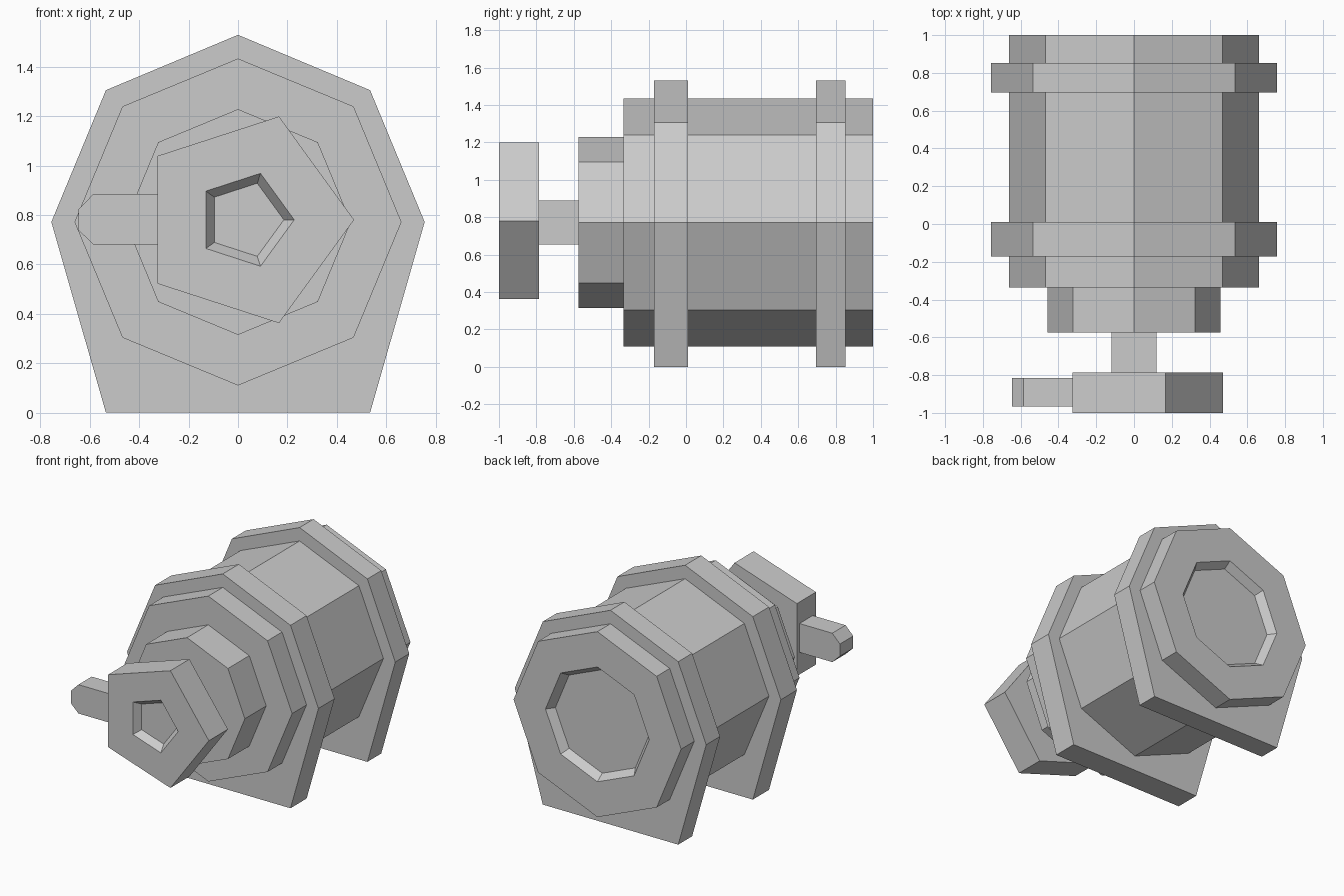
import bpy, bmesh
from math import cos, sin, pi

if "Cube" in bpy.data.objects:
    bpy.data.objects.remove(bpy.data.objects["Cube"])

AXIS_Z = 0.772


def ngon(sides, radius, cx=0.0, cz=AXIS_Z):
    """Regular outline in the xz plane, first corner towards +x."""
    return [(cx + radius * cos(2 * pi * i / sides),
             cz + radius * sin(2 * pi * i / sides)) for i in range(sides)]


def prism(name, outline, y0, y1, recess=None):
    """Extrude an outline along y; recess = (end, rim width, wall inset, depth)."""
    bm = bmesh.new()
    cap = bm.faces.new([bm.verts.new((x, y0, z)) for x, z in outline])
    new = bmesh.ops.extrude_face_region(bm, geom=[cap], use_keep_orig=True)["geom"]
    bmesh.ops.translate(bm, vec=(0, y1 - y0, 0),
                        verts=[g for g in new if isinstance(g, bmesh.types.BMVert)])
    bmesh.ops.recalc_face_normals(bm, faces=bm.faces)
    if recess:
        end, rim, inset, depth = recess
        face = min(bm.faces, key=lambda f: -end * f.calc_center_median().y)
        bmesh.ops.inset_region(bm, faces=[face], thickness=rim, use_even_offset=True)
        bmesh.ops.inset_region(bm, faces=[face], thickness=inset, depth=-depth,
                               use_even_offset=True)
    mesh = bpy.data.meshes.new(name)
    bm.to_mesh(mesh)
    bm.free()
    obj = bpy.data.objects.new(name, mesh)
    bpy.context.collection.objects.link(obj)
    return obj


# Main barrel with a shallow recess in the back
prism("barrel", ngon(8, 0.662), -0.335, 1.0, recess=(1, 0.233, 0.037, 0.055))

# Stepped nose in front of the barrel
prism("nose", ngon(8, 0.457), -0.575, -0.335)

# Two collars that widen into flat feet on the ground
half = [(0.535, 0.0), (0.756, AXIS_Z), (0.535, 1.306)]
collar = half + [(0.0, 1.53)] + [(-x, z) for x, z in reversed(half)]
for name, y0, y1 in (("front_collar", -0.172, 0.01), ("rear_collar", 0.695, 0.852)):
    prism(name, collar, y0, y1)

# Square shaft from nose to head
prism("shaft", [(-0.118, 0.655), (0.118, 0.655), (0.118, 0.89), (-0.118, 0.89)],
      -0.785, -0.575)

# Pentagonal head with a recessed socket
prism("head", ngon(5, 0.44, 0.03, 0.781), -1.0, -0.785,
      recess=(-1, 0.196, 0.034, 0.05))

# Side handle with a chamfered tip
prism("handle", [(-0.325, 0.68), (-0.585, 0.68), (-0.645, 0.738),
                 (-0.645, 0.825), (-0.585, 0.886), (-0.325, 0.886)],
      -0.965, -0.815)
